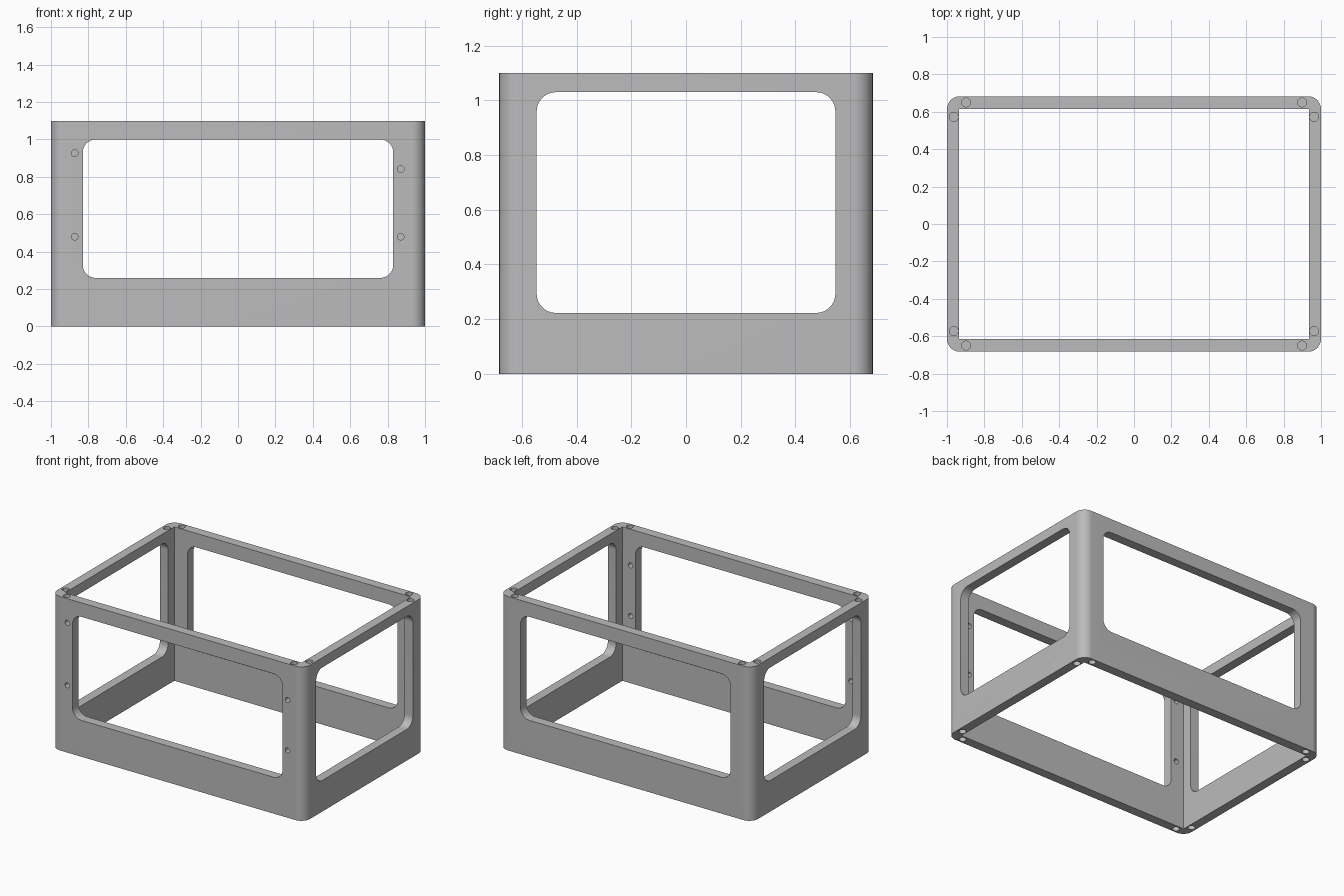
import bpy, bmesh, math

old = bpy.data.objects.get("Cube")
if old:
    bpy.data.objects.remove(old, do_unlink=True)

HX, HY, H = 1.0, 0.683, 1.1      # half width, half depth, height
WALL_X, WALL_Y = 0.935, 0.616    # inner wall faces
DEPTH = 0.12                     # depth of the blind screw holes


def rounded_rect(u0, u1, v0, v1, r, n=16):
    """Outline of a rectangle with rounded corners."""
    corners = [(u1 - r, v1 - r), (u0 + r, v1 - r), (u0 + r, v0 + r), (u1 - r, v0 + r)]
    points = []
    for i, (cu, cv) in enumerate(corners):
        for k in range(n + 1):
            a = math.pi / 2 * (i + k / n)
            points.append((cu + r * math.cos(a), cv + r * math.sin(a)))
    return points


def circle(u, v, r, n=32):
    return [(u + r * math.cos(math.tau * k / n), v + r * math.sin(math.tau * k / n))
            for k in range(n)]


def prism(name, outline, axis, start, end):
    """Extrude a flat outline along an axis."""
    place = {"X": lambda u, v, w: (w, u, v),
             "Y": lambda u, v, w: (u, w, v),
             "Z": lambda u, v, w: (u, v, w)}[axis]
    bm = bmesh.new()
    face = bm.faces.new([bm.verts.new(place(u, v, start)) for u, v in outline])
    grown = bmesh.ops.extrude_face_region(bm, geom=[face])["geom"]
    bmesh.ops.translate(bm, vec=place(0, 0, end - start),
                        verts=[g for g in grown if isinstance(g, bmesh.types.BMVert)])
    bmesh.ops.recalc_face_normals(bm, faces=bm.faces[:])
    mesh = bpy.data.meshes.new(name)
    bm.to_mesh(mesh)
    bm.free()
    obj = bpy.data.objects.new(name, mesh)
    bpy.context.collection.objects.link(obj)
    return obj


def cut(target, outline, axis, start, end):
    """Cut a prism out of the target and discard the cutter."""
    cutter = prism("cutter", outline, axis, start, end)
    cutter.hide_render = True
    mod = target.modifiers.new("cut", "BOOLEAN")
    mod.operation, mod.solver, mod.object = "DIFFERENCE", "EXACT", cutter
    bpy.context.view_layer.objects.active = target
    bpy.ops.object.modifier_apply(modifier=mod.name)
    bpy.data.objects.remove(cutter, do_unlink=True)


# Open box with rounded outer corners and square inner corners
frame = prism("enclosure_frame", rounded_rect(-HX, HX, -HY, HY, 0.07), "Z", 0, H)
inside = [(-WALL_X, -WALL_Y), (WALL_X, -WALL_Y), (WALL_X, WALL_Y), (-WALL_X, WALL_Y)]
cut(frame, inside, "Z", -0.2, H + 0.2)

# Windows through front and back, then through both sides
cut(frame, rounded_rect(-0.83, 0.83, 0.26, 1.0, 0.07), "Y", -1, 1)
cut(frame, rounded_rect(-0.546, 0.546, 0.223, 1.03, 0.07), "X", -1.2, 1.2)

# Mounting holes through the front wall
for x, z in [(-0.873, 0.927), (-0.873, 0.48), (0.87, 0.842), (0.87, 0.48)]:
    cut(frame, circle(x, z, 0.018), "Y", -0.8, -0.5)

# Blind screw holes in the top and bottom rims, two at each corner
for sx in (-1, 1):
    for sy in (-1, 1):
        for x, y in [(0.898, 0.65), (0.963, 0.573)]:
            hole = circle(sx * x, sy * y, 0.024)
            cut(frame, hole, "Z", H - DEPTH, H + 0.1)
            cut(frame, hole, "Z", -0.1, DEPTH)

# Grey finish
grey = bpy.data.materials.new("plain grey")
grey.use_nodes = True
color = (0.5, 0.5, 0.5, 1)
grey.diffuse_color = color
grey.node_tree.nodes["Principled BSDF"].inputs["Base Color"].default_value = color
frame.data.materials.clear()
frame.data.materials.append(grey)

# Smooth the rounded corners, keep the edges sharp
bpy.ops.object.select_all(action="DESELECT")
frame.select_set(True)
bpy.context.view_layer.objects.active = frame
bpy.ops.object.shade_smooth_by_angle(angle=math.radians(30))
